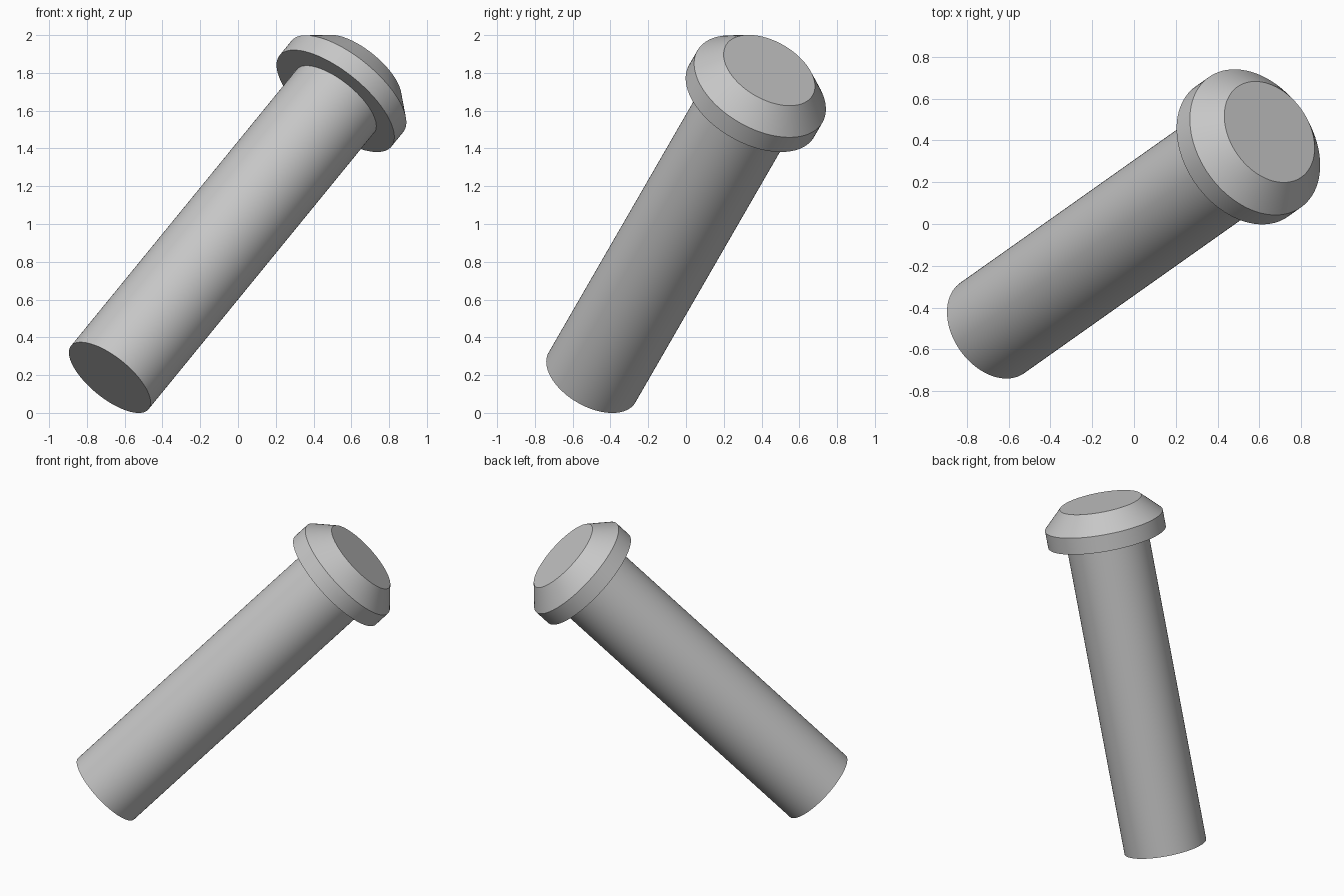
import bpy, bmesh, math
from mathutils import Vector, Matrix

cube = bpy.data.objects.get("Cube")
if cube:
    bpy.data.objects.remove(cube, do_unlink=True)

# Plain metal grey
GREY = (0.57, 0.57, 0.57, 1.0)
metal = bpy.data.materials.new("metal_grey")
metal.use_nodes = True
metal.diffuse_color = GREY
metal.node_tree.nodes["Principled BSDF"].inputs["Base Color"].default_value = GREY

# Axis of the pin: from the centre of its free end towards the head
AXIS = Vector((0.577, 0.408, 0.707)).normalized()
END = Vector((-0.679, -0.498, 0.187))
PLACE = Matrix.Translation(END) @ AXIS.to_track_quat('Z', 'Y').to_matrix().to_4x4()
SEGMENTS = 96


def lathe(name, profile):
    """Turn (radius, height) points about the pin axis; both ends lie on the axis."""
    bm = bmesh.new()
    verts = [bm.verts.new((r, 0, h)) for r, h in profile]
    edges = [bm.edges.new(pair) for pair in zip(verts, verts[1:])]
    bmesh.ops.spin(bm, geom=verts + edges, cent=(0, 0, 0), axis=(0, 0, 1),
                   angle=math.tau, steps=SEGMENTS, use_merge=True)
    bmesh.ops.remove_doubles(bm, verts=bm.verts[:], dist=1e-4)
    bmesh.ops.recalc_face_normals(bm, faces=bm.faces[:])
    mesh = bpy.data.meshes.new(name)
    bm.to_mesh(mesh)
    bm.free()
    mesh.materials.append(metal)
    obj = bpy.data.objects.new(name, mesh)
    obj.matrix_world = PLACE
    bpy.context.collection.objects.link(obj)
    # Smooth round walls, crisp rims
    bpy.ops.object.select_all(action='DESELECT')
    obj.select_set(True)
    bpy.context.view_layer.objects.active = obj
    bpy.ops.object.shade_smooth_by_angle(angle=math.radians(30))
    return obj


RADIUS, HEAD_RADIUS = 0.265, 0.382
HEAD_BASE, HEAD_RIM, HEAD_TOP = 2.07, 2.18, 2.30

# Shaft, running slightly into the head
shaft = lathe("shaft", [(0, 0), (RADIUS, 0), (RADIUS, HEAD_BASE + 0.03), (0, HEAD_BASE + 0.03)])

# Chamfered head
head = lathe("head", [(0, HEAD_BASE), (HEAD_RADIUS, HEAD_BASE), (HEAD_RADIUS, HEAD_RIM),
                      (RADIUS, HEAD_TOP), (0, HEAD_TOP)])
